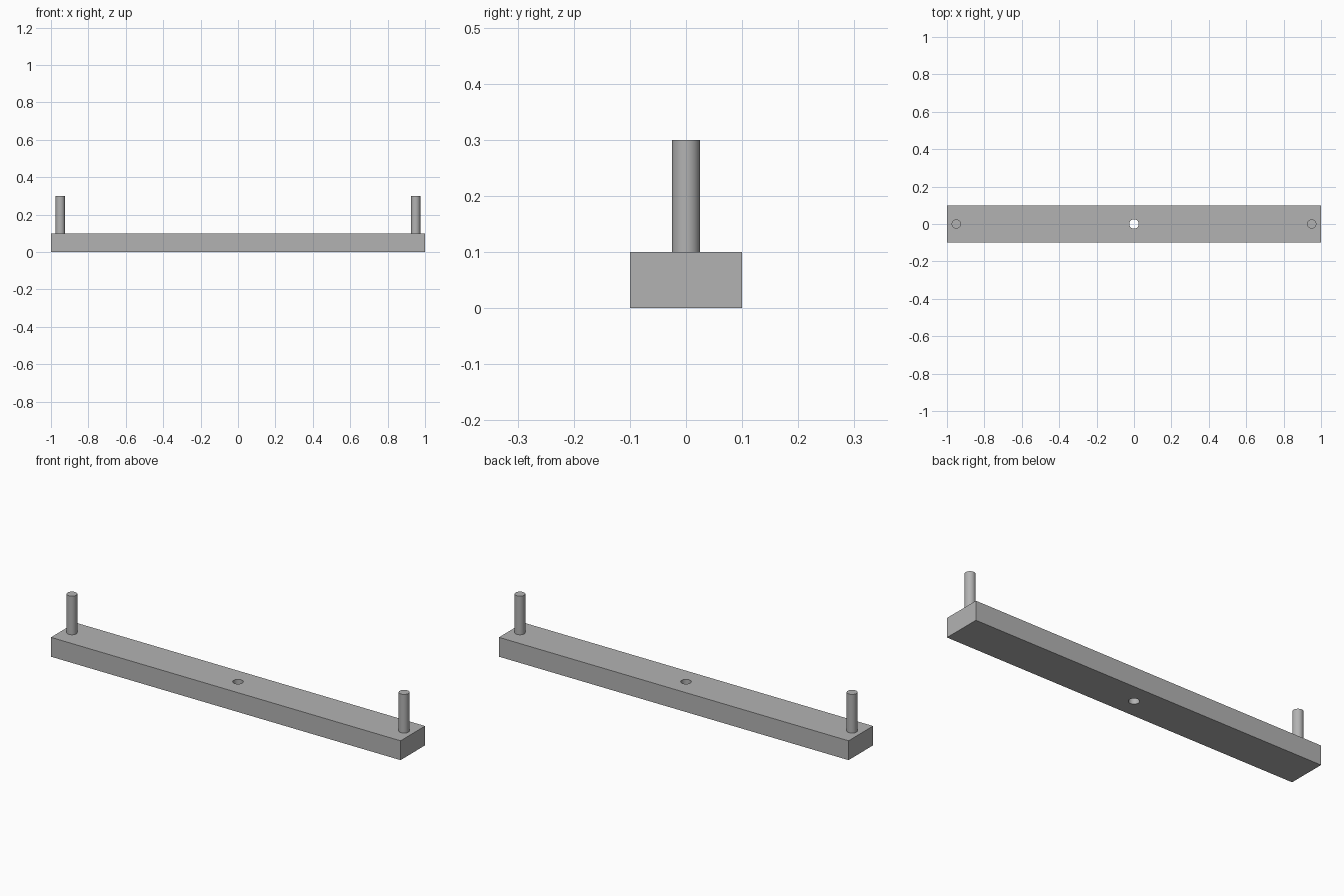
import bpy
import math

cube = bpy.data.objects.get("Cube")
if cube:
    bpy.data.objects.remove(cube, do_unlink=True)

BAR_LENGTH, BAR_WIDTH, BAR_HEIGHT = 2.0, 0.2, 0.1
PEG_RADIUS, PEG_HEIGHT, PEG_X = 0.025, 0.2, 0.95

grey = bpy.data.materials.new("plain grey")
grey.use_nodes = True
colour = (0.45, 0.45, 0.45, 1)
grey.diffuse_color = colour
grey.node_tree.nodes["Principled BSDF"].inputs["Base Color"].default_value = colour


def cylinder(name, radius, height, x, z_bottom):
    bpy.ops.mesh.primitive_cylinder_add(
        vertices=48, radius=radius, depth=height,
        location=(x, 0, z_bottom + height / 2))
    obj = bpy.context.object
    obj.name = name
    obj.data.materials.append(grey)
    bpy.ops.object.shade_smooth_by_angle(angle=math.radians(30))
    return obj


# Flat bar
bpy.ops.mesh.primitive_cube_add(size=1, location=(0, 0, BAR_HEIGHT / 2))
bar = bpy.context.object
bar.name = "bar"
bar.scale = (BAR_LENGTH, BAR_WIDTH, BAR_HEIGHT)
bpy.ops.object.transform_apply(location=False, rotation=False, scale=True)
bar.data.materials.append(grey)

# Through hole in the middle of the bar
cutter = cylinder("hole_cutter", PEG_RADIUS, BAR_HEIGHT * 2, 0, -BAR_HEIGHT / 2)
hole = bar.modifiers.new("hole", "BOOLEAN")
hole.operation = "DIFFERENCE"
hole.solver = "EXACT"
hole.object = cutter
bpy.context.view_layer.objects.active = bar
bpy.ops.object.select_all(action="DESELECT")
bar.select_set(True)
bpy.ops.object.modifier_apply(modifier=hole.name)
bpy.data.objects.remove(cutter, do_unlink=True)
bpy.ops.object.shade_smooth_by_angle(angle=math.radians(30))

# Upright pegs at both ends
for name, side in (("left_peg", 1), ("right_peg", -1)):
    cylinder(name, PEG_RADIUS, PEG_HEIGHT, side * PEG_X, BAR_HEIGHT)
